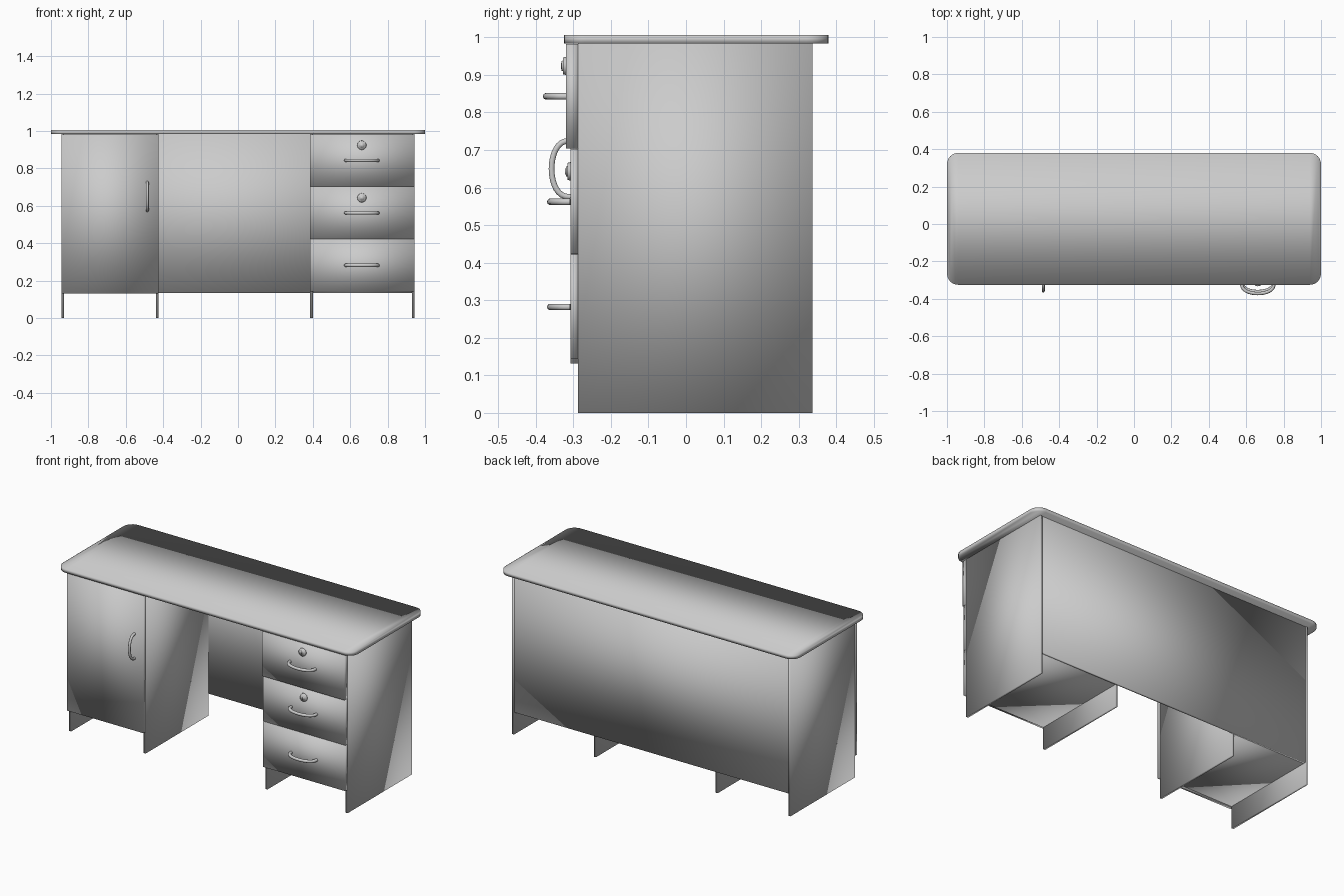
import bpy
import bmesh
from math import pi, cos, sin
from mathutils import Matrix

cube = bpy.data.objects.get("Cube")
if cube:
    bpy.data.objects.remove(cube)

grey = bpy.data.materials.new("plain grey")
grey.use_nodes = True
COLOUR = (0.6, 0.6, 0.6, 1)
grey.diffuse_color = COLOUR
grey.node_tree.nodes["Principled BSDF"].inputs["Base Color"].default_value = COLOUR


def finish(obj):
    """Every part is softly shaded right across its edges."""
    obj.data.materials.append(grey)
    for face in obj.data.polygons:
        face.use_smooth = True


def mesh_object(name, bm):
    mesh = bpy.data.meshes.new(name)
    bm.to_mesh(mesh)
    bm.free()
    obj = bpy.data.objects.new(name, mesh)
    bpy.context.collection.objects.link(obj)
    finish(obj)


def box_mesh(x, y, z):
    """Box from three (low, high) ranges."""
    bm = bmesh.new()
    bmesh.ops.create_cube(bm, size=1)
    for v in bm.verts:
        for i, (low, high) in enumerate((x, y, z)):
            v.co[i] = high if v.co[i] > 0 else low
    return bm


def box(name, x, y, z):
    mesh_object(name, box_mesh(x, y, z))


def handle(name, centre, half_length, reach, radius, vertical=False):
    """Bowed pull bar swept along a flattened arc."""
    curve = bpy.data.curves.new(name, "CURVE")
    curve.dimensions = "3D"
    curve.bevel_depth = radius
    curve.bevel_resolution = 3
    curve.use_fill_caps = True
    spline = curve.splines.new("POLY")
    steps = 16
    spline.points.add(steps)
    for i, p in enumerate(spline.points):
        a = pi * i / steps
        along = half_length * cos(a)
        out = -reach * max(sin(a), 0) ** 0.8
        p.co = (0, out, along, 1) if vertical else (along, out, 0, 1)
    obj = bpy.data.objects.new(name, curve)
    obj.location = centre
    bpy.context.collection.objects.link(obj)
    bpy.ops.object.select_all(action="DESELECT")
    obj.select_set(True)
    bpy.context.view_layer.objects.active = obj
    bpy.ops.object.convert(target="MESH")
    finish(bpy.context.view_layer.objects.active)


def lock(name, x, y, z):
    """Round lock plate with a low barrel and a keyhole."""
    bm = bmesh.new()
    place = Matrix.Translation((x, y, z)) @ Matrix.Rotation(pi / 2, 4, "X")
    for radius, depth in ((0.025, 0.01), (0.015, 0.014)):
        bmesh.ops.create_cone(bm, cap_ends=True, segments=24, radius1=radius,
                              radius2=radius * 0.9, depth=depth,
                              matrix=place @ Matrix.Translation((0, 0, depth / 2 - 0.002)))
    mesh_object(name, bm)
    box(name + "_keyhole", (x - 0.002, x + 0.002), (y - 0.014, y - 0.008),
        (z - 0.008, z + 0.008))


# Table top: slab with rounded corners, split where the corners begin
CORNER = 0.06
bm = box_mesh((-1, 1), (-0.325, 0.38), (0.983, 1.006))
uprights = [e for e in bm.edges if abs(e.verts[0].co.z - e.verts[1].co.z) > 0.01]
bmesh.ops.bevel(bm, geom=uprights, offset=CORNER, segments=6, profile=0.5, affect="EDGES")
for x in (CORNER - 1, 1 - CORNER):
    bmesh.ops.bisect_plane(bm, geom=bm.verts[:] + bm.edges[:] + bm.faces[:], dist=0.001,
                           plane_co=(x, 0, 0), plane_no=(1, 0, 0))
mesh_object("table_top", bm)

# Upright panels that also form the legs
FRONT, BACK, UNDER = -0.287, 0.337, 0.984
THICK = 0.014
for name, x, back in (("right_outer_panel", -0.943, BACK), ("right_inner_panel", -0.438, 0.32),
                      ("left_inner_panel", 0.386, 0.32), ("left_outer_panel", 0.929, BACK)):
    box(name, (x, x + THICK), (FRONT, back), (0, UNDER))

# Back panel and cabinet floors
box("back_panel", (-0.929, 0.929), (0.32, BACK - 0.003), (0.135, UNDER))
box("cupboard_floor", (-0.929, -0.438), (FRONT, 0.32), (0.135, 0.15))
box("drawer_cabinet_floor", (0.4, 0.929), (FRONT, 0.32), (0.135, 0.15))

# Cupboard door
box("cupboard_door", (-0.943, -0.424), (-0.308, FRONT), (0.132, 0.982))
handle("cupboard_door_handle", (-0.485, -0.308, 0.65), 0.075, 0.05, 0.008, True)

# Drawers
for name, low, high, face, locked in (("bottom", 0.143, 0.422, -0.308, False),
                                      ("middle", 0.423, 0.703, -0.308, True),
                                      ("top", 0.704, 0.982, -0.319, True)):
    box(name + "_drawer_front", (0.386, 0.943), (face, FRONT), (low, high))
    handle(name + "_drawer_handle", (0.662, face, low + 0.139), 0.086, 0.053, 0.009)
    if locked:
        lock(name + "_drawer_lock", 0.662, face, low + 0.22)
